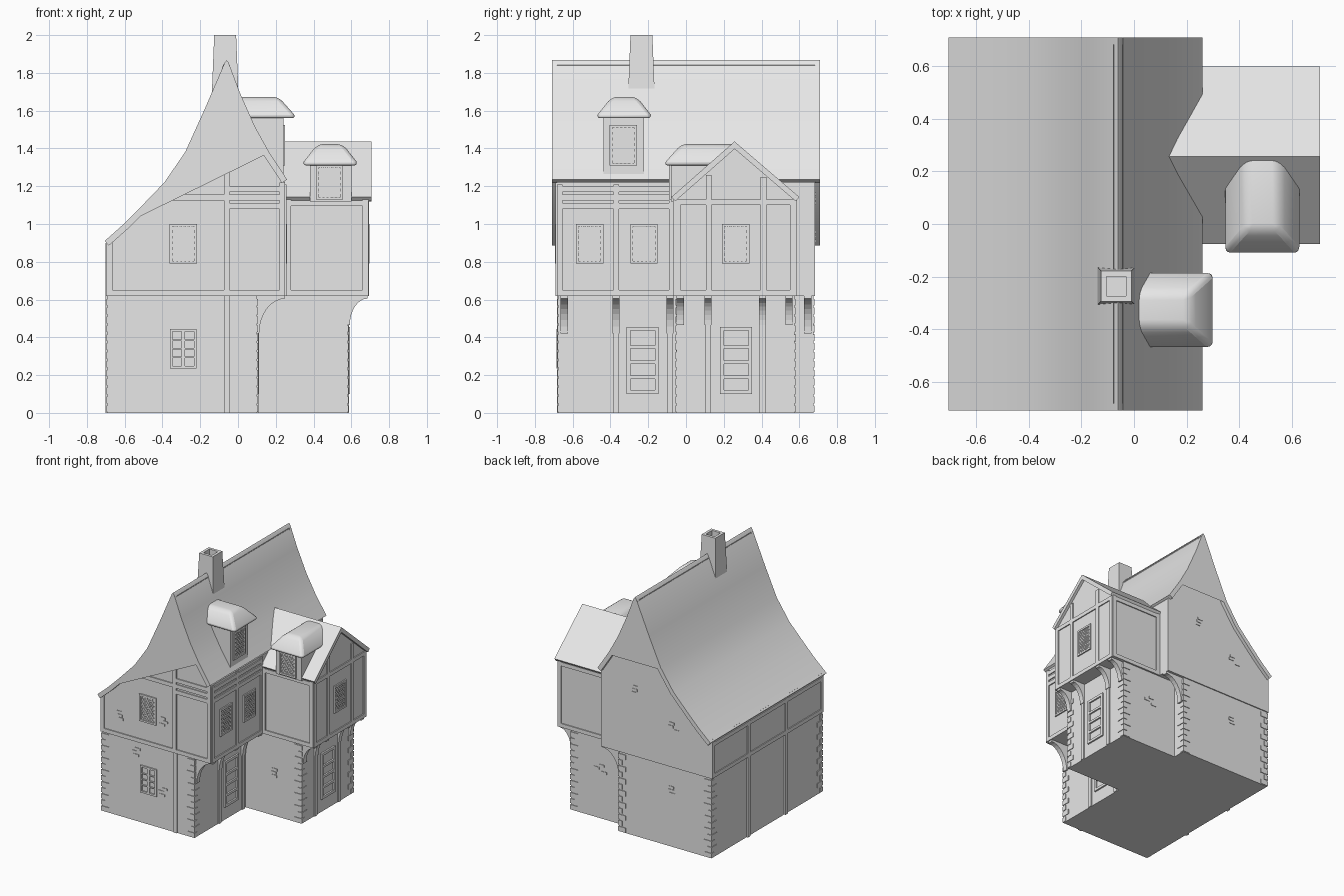
import bpy, bmesh, math, random
from mathutils import Matrix, Vector

cube = bpy.data.objects.get("Cube")
if cube:
    bpy.data.objects.remove(cube, do_unlink=True)

stone = bpy.data.materials.new("light_grey")
stone.use_nodes = True
stone.diffuse_color = (0.8, 0.8, 0.8, 1)
stone.node_tree.nodes["Principled BSDF"].inputs["Base Color"].default_value = (0.8, 0.8, 0.8, 1)

# Wall directions, as turns about z
FRONT, RIGHT, BACK, LEFT = 0, 90, 180, -90


def finish(name, bm, smooth=False, bevel=0):
    bmesh.ops.recalc_face_normals(bm, faces=bm.faces)
    mesh = bpy.data.meshes.new(name)
    bm.to_mesh(mesh)
    bm.free()
    mesh.materials.append(stone)
    obj = bpy.data.objects.new(name, mesh)
    bpy.context.collection.objects.link(obj)
    if bevel:
        mod = obj.modifiers.new("soft_edges", 'BEVEL')
        mod.width, mod.segments, mod.limit_method = bevel, 3, 'ANGLE'
    if smooth:
        bpy.ops.object.select_all(action='DESELECT')
        obj.select_set(True)
        bpy.context.view_layer.objects.active = obj
        bpy.ops.object.shade_smooth_by_angle(angle=math.radians(40))
    return obj


def prism(bm, poly, face, w0, w1):
    """Extrude a wall-plane polygon (across, up) outward from w0 to w1."""
    turn = Matrix.Rotation(math.radians(face), 3, 'Z')
    near, far = [[bm.verts.new(turn @ Vector((u, -w, v))) for u, v in poly] for w in (w0, w1)]
    bm.faces.new(near)
    bm.faces.new(far[::-1])
    for i in range(len(poly)):
        j = (i + 1) % len(poly)
        bm.faces.new((near[i], near[j], far[j], far[i]))


def rect(u0, u1, v0, v1):
    return [(u0, v0), (u1, v0), (u1, v1), (u0, v1)]


def part(name, polys, face, w0, w1, **kw):
    bm = bmesh.new()
    for poly in polys:
        prism(bm, poly, face, w0, w1)
    return finish(name, bm, **kw)


def loft(name, rings, **kw):
    """Join rectangles (x0, x1, y0, y1, z) and cap both ends."""
    bm = bmesh.new()
    loops = [[bm.verts.new((x, y, r[4])) for x, y in rect(*r[:4])] for r in rings]
    for a, b in zip(loops, loops[1:]):
        for i in range(4):
            j = (i + 1) % 4
            bm.faces.new((a[i], a[j], b[j], b[i]))
    bm.faces.new(loops[0])
    bm.faces.new(loops[-1])
    return finish(name, bm, **kw)


def inset(line, t):
    """Offset an open left-to-right polyline downward with mitred corners."""
    pts = [Vector(p) for p in line]
    out = []
    for i, p in enumerate(pts):
        a = (p - pts[i - 1]).normalized() if i else (pts[1] - p).normalized()
        b = (pts[i + 1] - p).normalized() if i < len(pts) - 1 else a
        na, nb = Vector((a.y, -a.x)), Vector((b.y, -b.x))
        m = (na + nb).normalized()
        out.append(tuple(p + m * t / m.dot(na)))
    return out


# Main roof: sweeping curve on the left, steeper on the right
roof = [(-.706, .91), (-.61, .995), (-.52, 1.085), (-.39, 1.22), (-.28, 1.38), (-.18, 1.6),
        (-.07, 1.855), (-.06, 1.867), (-.05, 1.855), (.01, 1.695), (.09, 1.515), (.165, 1.38), (.26, 1.235)]
under = inset(roof, .033)
part("main_roof", [roof + under[::-1]], FRONT, -.71, .71, smooth=True)

# Main walls
part("main_ground_floor", [rect(-.69, .1, 0, .62)], FRONT, -.675, .675)
gable = [(-.695, .62), (-.695, .92)] + [(u, v + .005) for u, v in under[1:-1]] + [(.25, 1.22), (.25, .62)]
part("main_upper_floor", [gable], FRONT, -.683, .683)

# Cross wing with its own gable roof
wing_roof = [(-.077, 1.143), (.257, 1.437), (.6, 1.143)]
part("wing_roof", [wing_roof + inset(wing_roof, .03)[::-1]], RIGHT, .1, .707)
part("wing_ground_floor", [rect(-.05, .575, 0, .62)], RIGHT, .05, .58)
part("wing_upper_floor", [[(-.06, .62), (-.06, 1.13), (.257, 1.405), (.58, 1.13), (.58, .62)]], RIGHT, .05, .685)

# Chimney with an open flue
cx, cy = -.068, -.236
loft("chimney", [(cx - h, cx + h, cy - h, cy + h, z) for h, z in
                 ((.078, 1.5), (.068, 1.75), (.058, 2), (.037, 2), (.037, 1.88))])

# Dormers and their hipped caps
part("roof_dormer", [rect(-.437, -.222, 1.25, 1.57)], RIGHT, -.02, .24)
part("wing_dormer", [rect(.38, .6, 1.12, 1.32)], FRONT, -.2, .08)
cap = [(.145, 0, 0), (.14, .008, .02), (.085, .07, .09), (.055, .1, .113)]
loft("roof_dormer_cap", [(-.04, .305 - b, -.327 - h, -.327 + h, 1.56 + z) for h, b, z in cap],
     smooth=True, bevel=.018)
loft("wing_dormer_cap", [(.488 - h, .488 + h, -.115 + b, .27, 1.31 + z) for h, b, z in cap],
     smooth=True, bevel=.018)


def bar(a, b, t):
    d = (Vector(b) - Vector(a)).normalized() * t / 2
    return [(a[0] - d.y, a[1] + d.x), (b[0] - d.y, b[1] + d.x), (b[0] + d.y, b[1] - d.x), (a[0] + d.y, a[1] - d.x)]


def frame(u0, u1, v0, v1, t):
    return [rect(u0, u0 + t, v0, v1), rect(u1 - t, u1, v0, v1),
            rect(u0 + t, u1 - t, v0, v0 + t), rect(u0 + t, u1 - t, v1 - t, v1)]


def lattice_window(name, face, d, u, v0, v1):
    u0, u1 = u - .072, u + .072
    part(name + "_frame", frame(u0, u1, v0, v1, .014), face, d - .005, d + .01)
    u0, u1, v0, v1 = u0 + .014, u1 - .014, v0 + .014, v1 - .014
    bars, slope, step = [], 1.4, .03
    for k in range(-6, 13):
        # Clip each rising bar to the opening, then mirror it
        base = v0 + k * step - step / 2
        lo, hi = max(u0, u0 + (v0 - base) / slope), min(u1, u0 + (v1 - base) / slope)
        if hi - lo > .008:
            a, b = (lo, base + (lo - u0) * slope), (hi, base + (hi - u0) * slope)
            bars += [bar(a, b, .006), bar((2 * u - a[0], a[1]), (2 * u - b[0], b[1]), .006)]
    part(name + "_lattice", bars, face, d - .005, d + .005)


lattice_window("front_window", FRONT, .683, -.29, .79, 1)
lattice_window("side_window_front", RIGHT, .25, -.51, .79, 1)
lattice_window("side_window_rear", RIGHT, .25, -.222, .79, 1)
lattice_window("wing_window", RIGHT, .685, .263, .79, 1)
lattice_window("roof_dormer_window", RIGHT, .24, -.332, 1.31, 1.525)
lattice_window("wing_dormer_window", FRONT, .08, .485, 1.13, 1.31)

# Ground floor window with two columns of panes
panes = frame(-.36, -.22, .235, .445, .014) + [rect(-.3, -.28, .249, .431)]
panes += [rect(-.346, -.234, v, v + .008) for v in (.29, .335, .38)]
part("ground_window", panes, FRONT, .67, .685)

# Panelled doors
for name, d, u in (("main_door", .1, -.23), ("wing_door", .58, .265)):
    door = frame(u - .085, u + .085, .1, .455, .02)
    door += [rect(u - .065, u + .065, v, v + .018) for v in (.18, .26, .34)]
    part(name, door, RIGHT, d - .005, d + .012)


# Timber framing: uprights (u, v0, v1) and rails (u0, u1, v)
def timbers(name, face, d, uprights, rails, t=.03, depth=.008):
    polys = [rect(u - t / 2, u + t / 2, a, b) for u, a, b in uprights]
    polys += [rect(a, b, v - t / 2, v + t / 2) for a, b, v in rails]
    part(name, polys, face, d - .01, d + depth)


tiers = (1.095, 1.14, 1.185)
timbers("front_timbers", FRONT, .683, [(-.06, .62, 1.79), (-.68, .62, .91), (.235, .62, 1.22)],
        [(-.69, .25, .635), (-.44, -.06, 1.14)] + [(-.06, .25, v) for v in tiers])
timbers("front_ground_post", FRONT, .675, [(-.06, 0, .62)], [])
timbers("side_timbers", RIGHT, .25, [(u, .62, 1.21) for u in (-.668, -.37, -.075)],
        [(-.683, -.06, v) for v in (.635,) + tiers])
timbers("wing_gable_timbers", RIGHT, .685,
        [(-.045, .62, 1.13), (.565, .62, 1.13), (.12, .62, 1.26), (.41, .62, 1.25)],
        [(-.06, .58, .635), (-.06, .58, 1.115)])
timbers("wing_front_timbers", FRONT, .06, [(.265, .62, 1.13), (.675, .62, 1.13)], [(.25, .69, .635), (.25, .69, 1.11)])
timbers("wing_back_timbers", BACK, .58, [(-.265, .62, 1.13), (-.675, .62, 1.13)], [(-.69, -.25, .635), (-.69, -.25, 1.11)])
timbers("left_timbers", LEFT, .69, [(u, 0 if abs(u) < .5 else .62, .9) for u in (-.665, -.23, .23, .665)],
        [(-.68, .68, .635), (-.68, .68, .88)], depth=.012)
timbers("main_door_posts", RIGHT, .1, [(-.37, 0, .5), (-.085, 0, .5)], [])
timbers("wing_door_posts", RIGHT, .58, [(.117, 0, .5), (.405, 0, .5)], [])


# Curved brackets under the overhanging floors
def brackets(name, x0, x1, z0, ys):
    arc = [(x1 - (x1 - x0 - .012) * math.cos(a), z0 + (.605 - z0) * math.sin(a))
           for a in (i * math.pi / 16 for i in range(9))]
    bm = bmesh.new()
    for y in ys:
        prism(bm, [(x0 - .01, z0)] + arc + [(x1, .622), (x0 - .01, .622)], FRONT, -y - .019, -y + .019)
    finish(name, bm)


brackets("main_brackets", .1, .25, .42, (-.645, -.37, -.085, .645))
brackets("wing_brackets", .58, .685, .465, (-.03, .117, .405, .545))

# Corner stones, alternating long and short on the two faces of each corner
bm = bmesh.new()
for x, y, sx, sy in ((-.69, -.675, 1, 1), (.1, -.675, -1, 1), (-.69, .675, 1, -1),
                     (.1, .675, -1, -1), (.58, -.05, -1, 1), (.58, .575, -1, -1)):
    for i in range(13):
        a, b = ((.06, .03), (.03, .06))[i % 2]
        us = sorted((x - sx * .005, x + sx * a))
        ws = sorted((-y + sy * .005, -y - sy * b))
        prism(bm, rect(us[0], us[1], i * .047 + .004, i * .047 + .04), FRONT, ws[0], ws[1])
finish("corner_stones", bm)

# Scattered bricks showing through the plaster
random.seed(4)
bm = bmesh.new()
for face, d, u, v in ((FRONT, .675, -.4, .5), (FRONT, .675, -.17, .25), (FRONT, .683, -.58, .75),
                      (FRONT, .683, -.17, .8), (FRONT, .05, .35, .3), (BACK, .675, .3, .4),
                      (BACK, .683, .35, .9), (BACK, .683, .0, 1.1), (BACK, .575, -.35, .35)):
    for k in range(3):
        s = u + random.uniform(-.04, .04)
        prism(bm, rect(s, s + .045, v + k * .025, v + k * .025 + .018), face, d - .005, d + .004)
finish("loose_bricks", bm)
